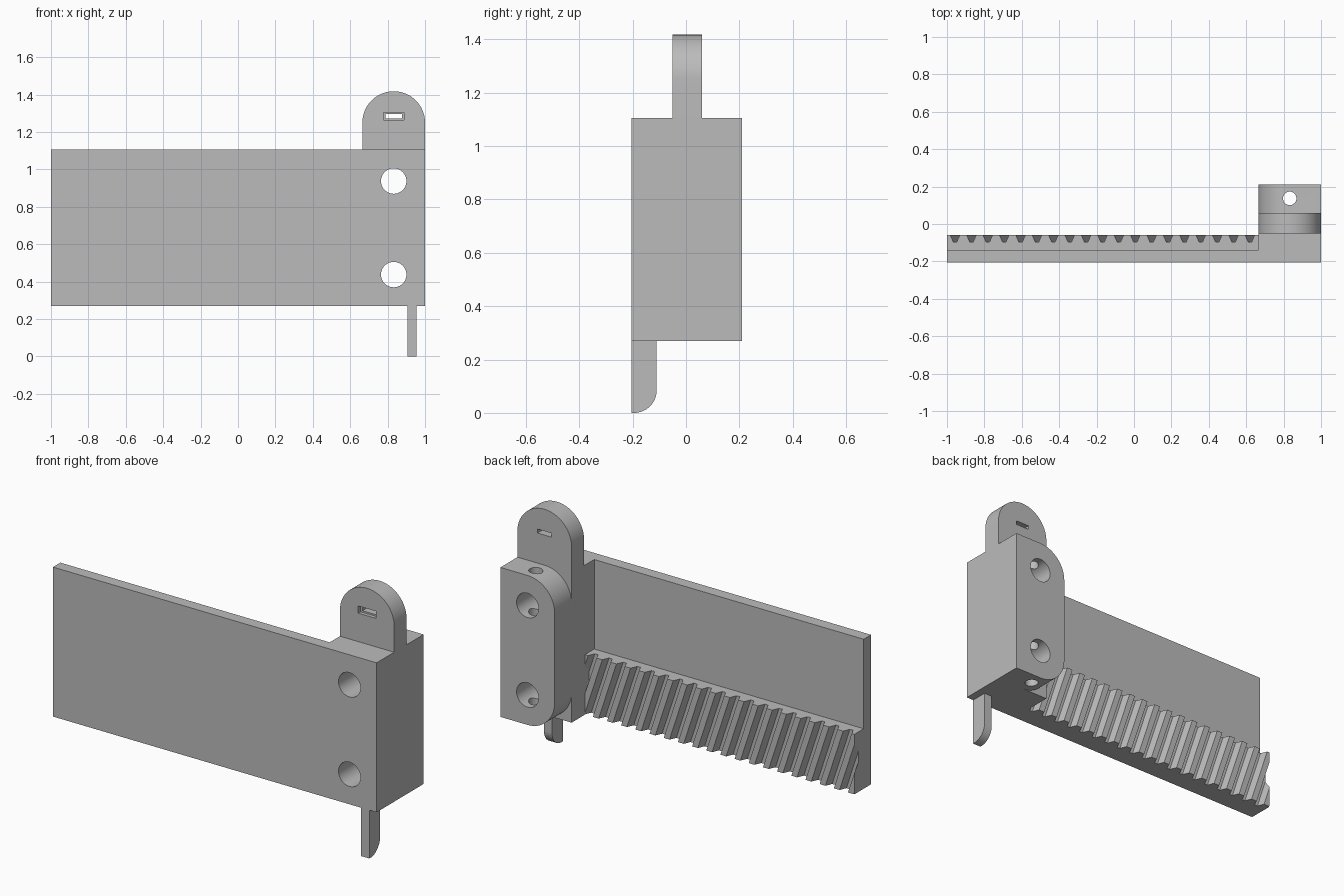
import bpy, bmesh
from math import sin, cos, pi, radians
from mathutils import Vector

old = bpy.data.objects.get("Cube")
if old:
    bpy.data.objects.remove(old, do_unlink=True)

grey = bpy.data.materials.new("plain grey")
grey.use_nodes = True
grey.diffuse_color = (0.5, 0.5, 0.5, 1)
grey.node_tree.nodes["Principled BSDF"].inputs["Base Color"].default_value = (0.5, 0.5, 0.5, 1)

# Overall levels shared by the parts
BOTTOM, TOP = 0.27, 1.105
FRONT, PLATE_BACK, TAB_BACK, BACK = -0.205, -0.14, 0.06, 0.21
INNER, OUTER = 0.665, 1.0
MID, RADIUS = (INNER + OUTER) / 2, (OUTER - INNER) / 2


def arc(cx, cy, r, start, end, steps=24):
    angles = [radians(start + (end - start) * i / steps) for i in range(steps + 1)]
    return [(cx + r * cos(a), cy + r * sin(a)) for a in angles]


def prism(name, points, axis, low, high, shear=0.0):
    """Extrude a flat outline along an axis; shear slides the far end in x."""
    place = {"x": lambda p, d: (d, p[0], p[1]),
             "y": lambda p, d: (p[0], d, p[1]),
             "z": lambda p, d: (p[0], p[1], d)}[axis]
    bm = bmesh.new()
    face = bm.faces.new([bm.verts.new(place(p, low)) for p in points])
    grown = bmesh.ops.extrude_face_region(bm, geom=[face])["geom"]
    offset = Vector(place((0, 0), high - low)) + Vector((shear, 0, 0))
    bmesh.ops.translate(bm, vec=offset,
                        verts=[g for g in grown if isinstance(g, bmesh.types.BMVert)])
    bmesh.ops.recalc_face_normals(bm, faces=bm.faces)
    mesh = bpy.data.meshes.new(name)
    bm.to_mesh(mesh)
    bm.free()
    mesh.materials.append(grey)
    obj = bpy.data.objects.new(name, mesh)
    bpy.context.collection.objects.link(obj)
    return obj


def combine(target, tool, operation):
    mod = target.modifiers.new(operation.lower(), "BOOLEAN")
    mod.operation, mod.solver, mod.object = operation, "EXACT", tool
    bpy.context.view_layer.objects.active = target
    bpy.ops.object.modifier_apply(modifier=mod.name)
    bpy.data.objects.remove(tool, do_unlink=True)


def rectangle(x0, x1, y0, y1):
    return [(x0, y0), (x1, y0), (x1, y1), (x0, y1)]


# Plate and front of the mounting block
body = prism("plate_and_block", [(-1, FRONT), (OUTER, FRONT), (OUTER, TAB_BACK),
                                 (INNER, TAB_BACK), (INNER, PLATE_BACK), (-1, PLATE_BACK)],
             "z", BOTTOM, TOP)

# Back of the block, rounded on its inner side
block_outline = ([(OUTER, BOTTOM), (OUTER, TOP)]
                 + arc(MID, TOP - RADIUS, RADIUS, 90, 180)
                 + arc(MID, BOTTOM + RADIUS, RADIUS, 180, 270))
combine(body, prism("block_back", block_outline, "y", TAB_BACK - 0.05, BACK), "UNION")

# Round-topped tab
tab_outline = [(INNER, TOP - 0.05), (OUTER, TOP - 0.05)] + arc(MID, 1.25, RADIUS, 0, 180, 40)
combine(body, prism("tab", tab_outline, "y", -0.05, TAB_BACK), "UNION")

# Two bolt holes, one pin hole, and the stepped slot in the tab
for height in (BOTTOM + RADIUS, TOP - RADIUS):
    circle = arc(MID, height, 0.068, 0, 360, 40)[:-1]
    combine(body, prism("bolt_cutter", circle, "y", -0.5, 0.5), "DIFFERENCE")
circle = arc(MID, 0.137, 0.036, 0, 360, 32)[:-1]
combine(body, prism("pin_cutter", circle, "z", 0, 1.3), "DIFFERENCE")
for half_w, half_h, depth in ((0.055, 0.02, -0.03), (0.043, 0.011, 0.3)):
    slot = rectangle(MID - half_w, MID + half_w, 1.284 - half_h, 1.284 + half_h)
    combine(body, prism("slot_cutter", slot, "y", -0.15, depth), "DIFFERENCE")

# Slanted rack along the lower back of the plate
RACK_TOP, ROOT, TIP, PITCH, SLANT = 0.605, -0.095, -0.058, 0.0876, 0.11
outline = []
for i in range(-3, 22):
    groove = -0.957 + SLANT + i * PITCH
    outline += [(groove - 0.026, TIP), (groove - 0.01, ROOT),
                (groove + 0.01, ROOT), (groove + 0.026, TIP)]
outline += [(outline[-1][0], PLATE_BACK - 0.01), (outline[0][0], PLATE_BACK - 0.01)]
rack = prism("slanted_rack", outline, "z", BOTTOM, RACK_TOP, -SLANT)
bm = bmesh.new()
bm.from_mesh(rack.data)
for x, side in ((-1, -1), (INNER + 0.005, 1)):
    cut = bmesh.ops.bisect_plane(bm, geom=bm.verts[:] + bm.edges[:] + bm.faces[:],
                                 plane_co=(x, 0, 0), plane_no=(side, 0, 0), clear_outer=True)
    edges = [e for e in cut["geom_cut"] if isinstance(e, bmesh.types.BMEdge)]
    bmesh.ops.triangle_fill(bm, edges=edges, use_beauty=True)
bmesh.ops.recalc_face_normals(bm, faces=bm.faces)
bm.to_mesh(rack.data)
bm.free()

# Prong under the block with a rounded back corner
prong_outline = ([(-0.11, BOTTOM), (FRONT, BOTTOM), (FRONT, 0)]
                 + arc(-0.195, 0.085, 0.085, -90, 0, 16))
prong = prism("prong", prong_outline, "x", 0.905, 0.955)

# Smooth the curved walls, keep the edges sharp
for obj in (body, prong):
    bpy.ops.object.select_all(action="DESELECT")
    obj.select_set(True)
    bpy.context.view_layer.objects.active = obj
    bpy.ops.object.shade_smooth_by_angle(angle=radians(30))
